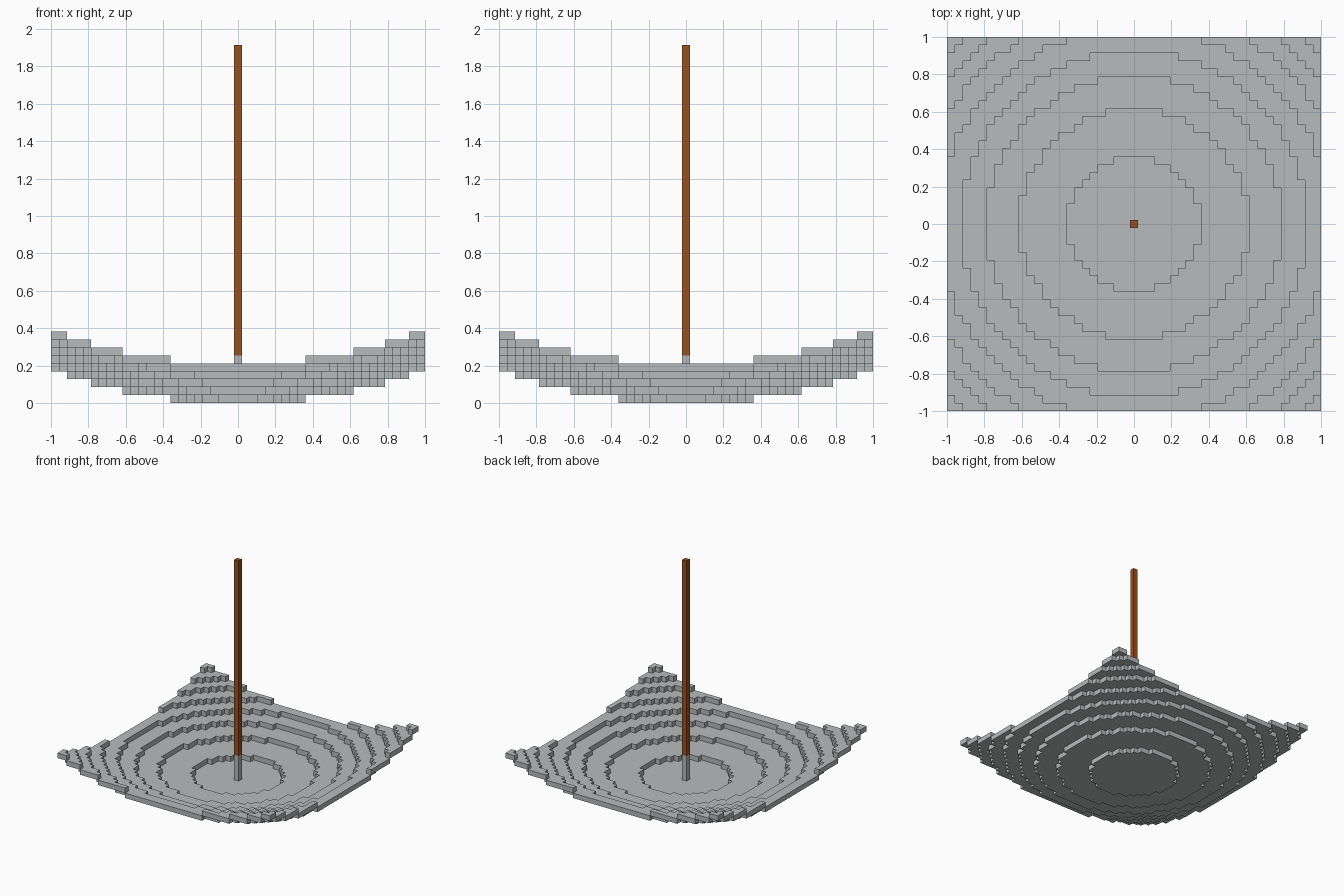
import bpy
import bmesh
import math

cube = bpy.data.objects.get("Cube")
if cube:
    bpy.data.objects.remove(cube, do_unlink=True)

HALF = 23                   # blocks from the centre to each edge
B = 2 / (2 * HALF + 1)      # block size
RADIUS = 69.5               # curvature of the dish, in blocks


def material(name, rgb):
    m = bpy.data.materials.new(name)
    m.use_nodes = True
    m.diffuse_color = (*rgb, 1)
    bsdf = next(n for n in m.node_tree.nodes if n.type == "BSDF_PRINCIPLED")
    bsdf.inputs["Base Color"].default_value = (*rgb, 1)
    return m


def add_object(name, bm, mat):
    mesh = bpy.data.meshes.new(name)
    bm.to_mesh(mesh)
    bm.free()
    mesh.materials.append(mat)
    obj = bpy.data.objects.new(name, mesh)
    bpy.context.collection.objects.link(obj)
    return obj


def level(i, j):
    """Block layer of the spherical bowl at a grid cell; None outside."""
    if max(abs(i), abs(j)) > HALF:
        return None
    return round(RADIUS - math.sqrt(RADIUS ** 2 - i * i - j * j))


def build_dish(mat):
    bm = bmesh.new()
    verts = {}

    def quad(corners):
        for c in corners:
            if c not in verts:
                x, y, z = c
                verts[c] = bm.verts.new(((x - 0.5) * B, (y - 0.5) * B, z * B))
        bm.faces.new([verts[c] for c in corners])

    for i in range(-HALF, HALF + 1):
        for j in range(-HALF, HALF + 1):
            k = level(i, j)
            ring = [(i, j), (i + 1, j), (i + 1, j + 1), (i, j + 1)]
            quad([(x, y, k + 1) for x, y in ring])
            quad([(x, y, k) for x, y in reversed(ring)])
            # walls only where the neighbouring block is on another layer
            for n, (di, dj) in enumerate([(0, -1), (1, 0), (0, 1), (-1, 0)]):
                if level(i + di, j + dj) != k:
                    a, b = ring[n], ring[(n + 1) % 4]
                    quad([(*a, k), (*b, k), (*b, k + 1), (*a, k + 1)])
    return add_object("dish", bm, mat)


def build_post(name, low, high, mat):
    bm = bmesh.new()
    bmesh.ops.create_cube(bm, size=B)
    for v in bm.verts:
        v.co.z = (high if v.co.z > 0 else low) * B
    return add_object(name, bm, mat)


grey = material("dish grey", (0.47, 0.50, 0.50))
brown = material("mast brown", (0.32, 0.085, 0.014))

# Stepped bowl, its central foot and the tall mast
build_dish(grey)
build_post("mast_foot", 1, 6, grey)
build_post("mast", 6, 45, brown)
